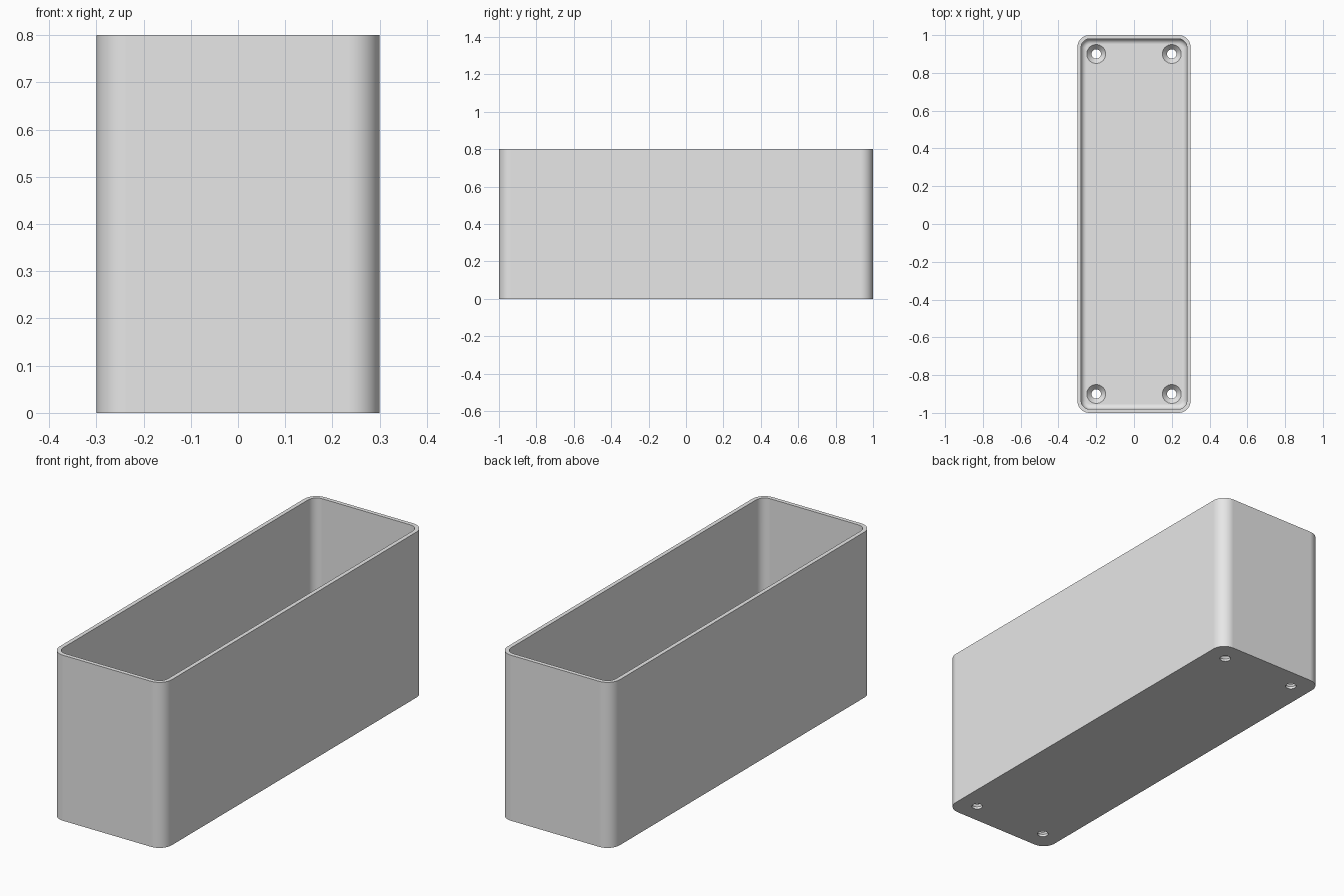
import bpy
import bmesh
from math import cos, sin, pi

cube = bpy.data.objects.get("Cube")
if cube:
    bpy.data.objects.remove(cube, do_unlink=True)

HALF_X, HALF_Y, HEIGHT = 0.3, 1.0, 0.8
CORNER, WALL, FLOOR, FILLET = 0.065, 0.02, 0.04, 0.028
STEPS = 10

grey = bpy.data.materials.new("light grey")
grey.use_nodes = True
grey.diffuse_color = (0.8, 0.8, 0.8, 1)
grey.node_tree.nodes["Principled BSDF"].inputs["Base Color"].default_value = (0.8, 0.8, 0.8, 1)


def rounded_outline(inset):
    """Rounded rectangle, inset evenly from the outer outline."""
    radius = CORNER - inset
    points = []
    for quarter, (sx, sy) in enumerate([(1, 1), (-1, 1), (-1, -1), (1, -1)]):
        cx, cy = sx * (HALF_X - CORNER), sy * (HALF_Y - CORNER)
        for i in range(STEPS + 1):
            a = (quarter + i / STEPS) * pi / 2
            points.append((cx + radius * cos(a), cy + radius * sin(a)))
    return points


def circle(x, y, radius, count=32):
    return [(x + radius * cos(2 * pi * i / count), y + radius * sin(2 * pi * i / count))
            for i in range(count)]


def loft(name, sections):
    """Skin a stack of (outline, z) sections and cap both ends."""
    bm = bmesh.new()
    rings = [[bm.verts.new((x, y, z)) for x, y in outline] for outline, z in sections]
    for low, high in zip(rings, rings[1:]):
        for i in range(len(low)):
            j = (i + 1) % len(low)
            bm.faces.new((low[i], low[j], high[j], high[i]))
    bm.faces.new(rings[0][::-1])
    bm.faces.new(rings[-1])
    bmesh.ops.recalc_face_normals(bm, faces=bm.faces)
    mesh = bpy.data.meshes.new(name)
    bm.to_mesh(mesh)
    bm.free()
    mesh.materials.append(grey)
    obj = bpy.data.objects.new(name, mesh)
    bpy.context.collection.objects.link(obj)
    return obj


# Open box: outer wall, rim, inner wall, then a rounded edge into the floor
sections = [(rounded_outline(0), 0), (rounded_outline(0), HEIGHT),
            (rounded_outline(WALL), HEIGHT)]
for i in range(7):
    a = i / 6 * pi / 2
    sections.append((rounded_outline(WALL + FILLET * (1 - cos(a))),
                     FLOOR + FILLET * (1 - sin(a))))
box = loft("open_box", sections)
bpy.context.view_layer.objects.active = box
box.select_set(True)

# Countersunk screw holes near the four corners
for sx in (-1, 1):
    for sy in (-1, 1):
        x, y = sx * 0.2, sy * 0.9
        cutter = loft("screw_hole_cutter", [
            (circle(x, y, 0.025), -0.05), (circle(x, y, 0.025), 0.012),
            (circle(x, y, 0.05), FLOOR), (circle(x, y, 0.05), 0.1)])
        cutter.hide_render = True
        cut = box.modifiers.new("screw_hole", 'BOOLEAN')
        cut.operation = 'DIFFERENCE'
        cut.solver = 'EXACT'
        cut.object = cutter
        bpy.ops.object.modifier_apply(modifier=cut.name)
        bpy.data.objects.remove(cutter, do_unlink=True)

# Smooth corners with flat walls
bpy.ops.object.shade_smooth_by_angle(angle=0.5)
weighted = box.modifiers.new("flat_walls", 'WEIGHTED_NORMAL')
weighted.keep_sharp = True
